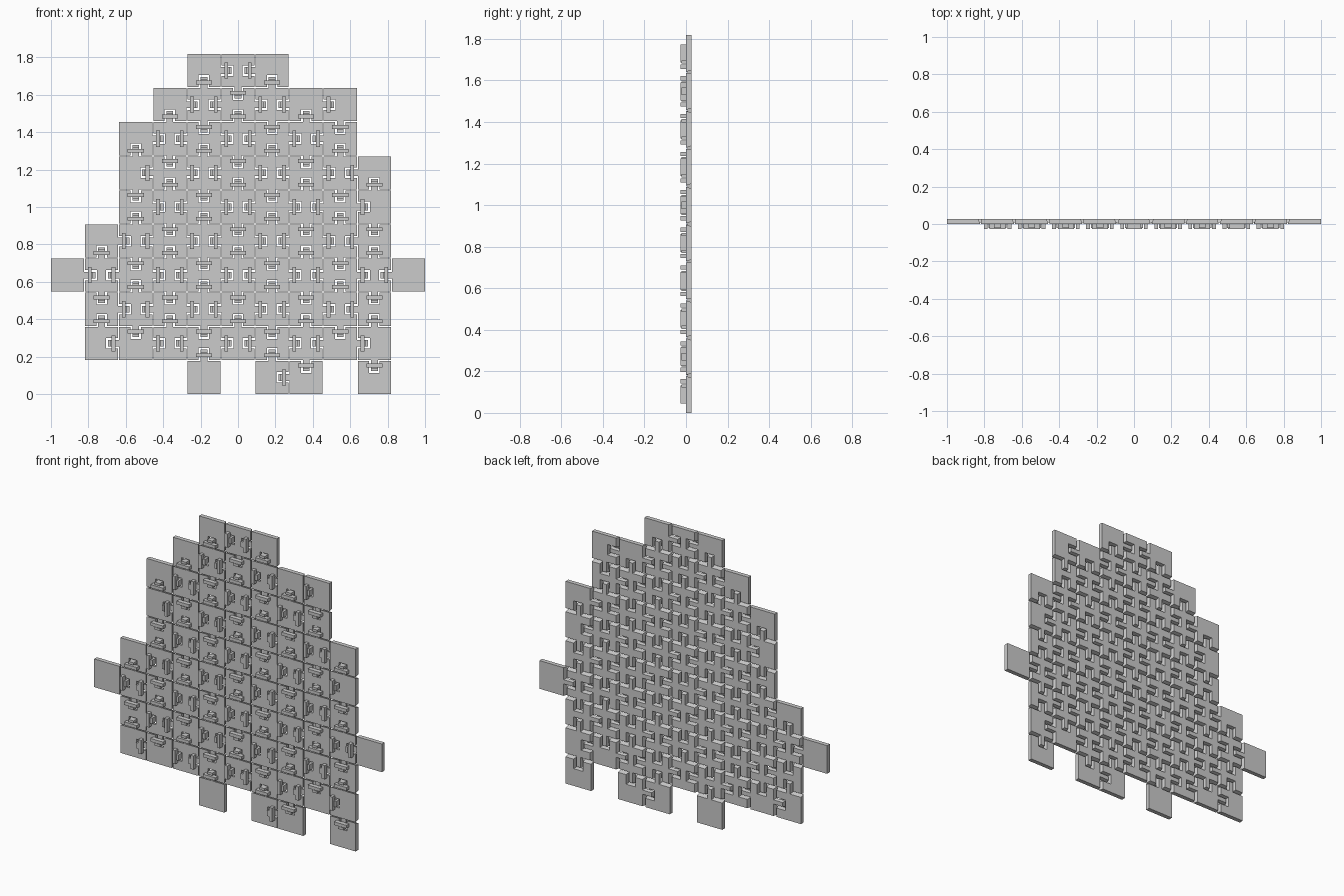
import bpy, bmesh

if "Cube" in bpy.data.objects:
    bpy.data.objects.remove(bpy.data.objects["Cube"])

PITCH, HALF = 0.1823, 0.0885          # tile spacing and half width
Y_FRONT, Y_MID, Y_BACK = -0.027, 0.0, 0.027

# occupied columns of each row, bottom to top
ROWS = [[-1, 1, 2, 4]] + [list(range(a, b + 1)) for a, b in
        [(-4, 4), (-4, 4), (-5, 5), (-4, 4), (-3, 4), (-3, 4), (-3, 3), (-2, 3), (-1, 1)]]
TILES = {(i, j) for j, row in enumerate(ROWS) for i in row}
DIRS = [(1, 0), (0, 1), (-1, 0), (0, -1)]


def loft(bm, front, back, y0, y1):
    """Solid between a front outline and a matching back outline."""
    a = [bm.verts.new((x, y0, z)) for x, z in front]
    b = [bm.verts.new((x, y1, z)) for x, z in back]
    bm.faces.new(a)
    bm.faces.new(b[::-1])
    for k in range(len(a)):
        m = (k + 1) % len(a)
        bm.faces.new((a[m], a[k], b[k], b[m]))


def local(centre, k, pts):
    """Points (along direction k, across it) to x, z."""
    (cx, cz), (dx, dz) = centre, DIRS[k]
    return [(cx + dx * u - dz * v, cz + dz * u + dx * v) for u, v in pts]


def rect(u0, u1, w):
    return [(u0, -w), (u1, -w), (u1, w), (u0, w)]


def outline(i, j, centre, bevel, widen):
    """Tile outline with a notch wherever a neighbour hooks in."""
    joined = [(i + dx, j + dz) in TILES for dx, dz in DIRS]
    off = [HALF - (bevel if n else 0) for n in joined]
    pts = []
    for k in range(4):
        side = [(off[k], -off[k - 1])]
        if joined[k] and notched(i, j, k):
            w, u = 0.028 + widen, HALF - 0.064 - widen
            side += [(off[k], -w), (u, -w), (u, w), (off[k], w)]
        pts += local(centre, k, side)
    return pts


def notched(i, j, k):
    # odd tiles are notched left and right, even ones top and bottom
    return (i + j) % 2 != k % 2


def finish(bm, name):
    bmesh.ops.recalc_face_normals(bm, faces=bm.faces)
    me = bpy.data.meshes.new(name)
    bm.to_mesh(me)
    bm.free()
    bpy.context.collection.objects.link(bpy.data.objects.new(name, me))


plates, bars, tongues, hooks = (bmesh.new() for _ in range(4))
for i, j in sorted(TILES):
    c = (i * PITCH, HALF + j * PITCH)
    # square plate, its joined edges relieved towards the back
    loft(plates, outline(i, j, c, 0, 0), outline(i, j, c, 0.009, 0.005), Y_MID, Y_BACK)
    for k, (dx, dz) in enumerate(DIRS):
        if (i + dx, j + dz) not in TILES or not notched(i, j, k):
            continue
        # bridge bar across the notch
        r = local(c, k, rect(HALF - 0.035, HALF - 0.015, 0.043))
        loft(bars, r, r, Y_FRONT, Y_MID)
        # neighbour's tongue under the bar
        loft(tongues, local(c, k, rect(HALF - 0.055, HALF + 0.025, 0.018)),
             local(c, k, rect(HALF - 0.050, HALF + 0.025, 0.013)), 0.007, Y_BACK)
        # upright hook block on the tongue tip
        r = local(c, k, rect(HALF - 0.055, HALF - 0.040, 0.018))
        loft(hooks, r, r, -0.021, 0.007)

finish(plates, "tile_plates")
finish(bars, "bridge_bars")
finish(tongues, "link_tongues")
finish(hooks, "hook_blocks")
